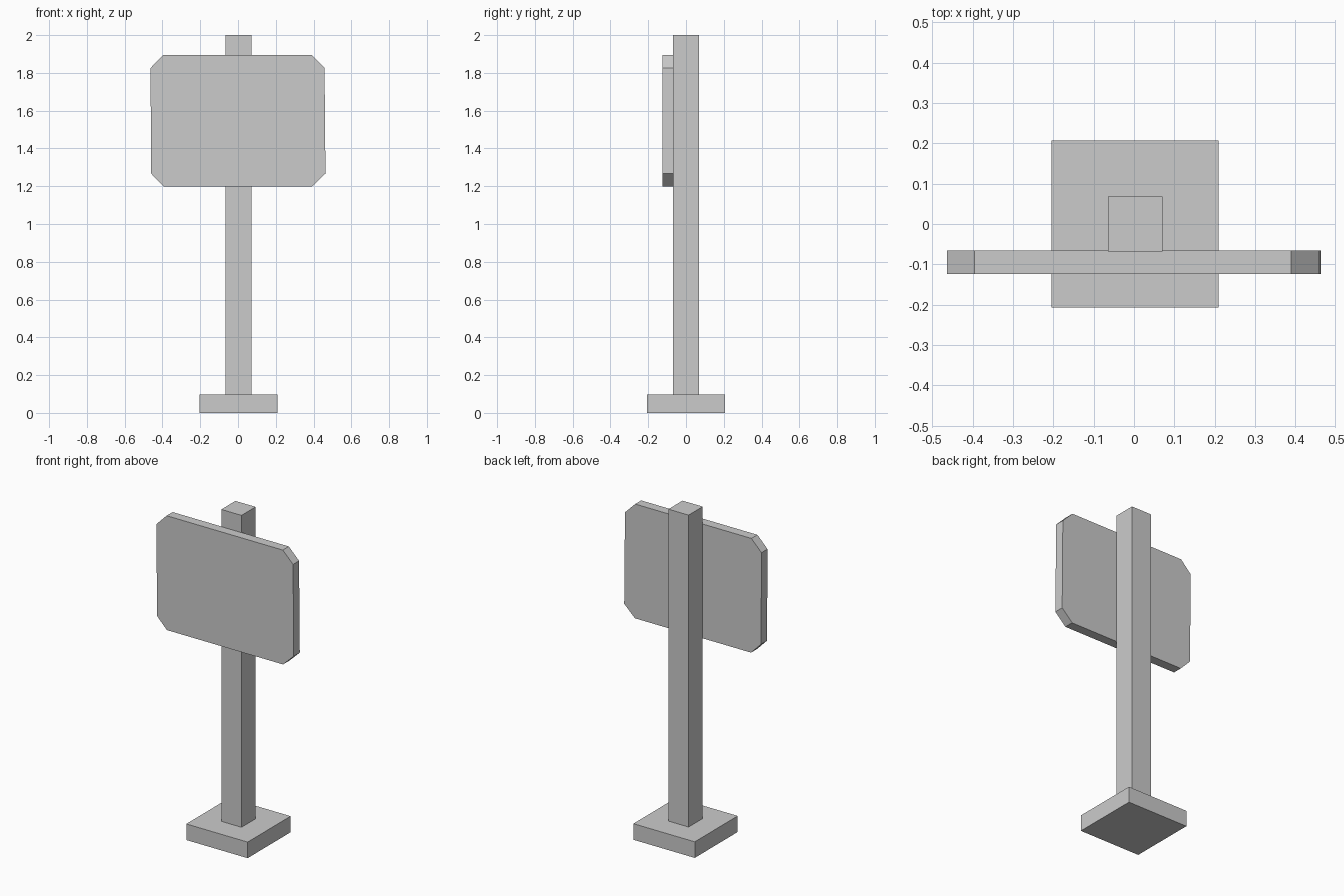
import bpy
import bmesh

if "Cube" in bpy.data.objects:
    bpy.data.objects.remove(bpy.data.objects["Cube"], do_unlink=True)

GREY = (0.6, 0.6, 0.6, 1.0)
grey = bpy.data.materials.new("plain grey")
grey.use_nodes = True
grey.diffuse_color = GREY
grey.node_tree.nodes["Principled BSDF"].inputs["Base Color"].default_value = GREY


def extrude_outline(name, outline, offset):
    """Extrude a flat outline by an offset into a closed solid."""
    bm = bmesh.new()
    face = bm.faces.new([bm.verts.new(p) for p in outline])
    result = bmesh.ops.extrude_face_region(bm, geom=[face], use_keep_orig=True)
    moved = [v for v in result["geom"] if isinstance(v, bmesh.types.BMVert)]
    bmesh.ops.translate(bm, verts=moved, vec=offset)
    bmesh.ops.recalc_face_normals(bm, faces=bm.faces)
    mesh = bpy.data.meshes.new(name)
    bm.to_mesh(mesh)
    bm.free()
    mesh.materials.append(grey)
    obj = bpy.data.objects.new(name, mesh)
    bpy.context.collection.objects.link(obj)
    return obj


def square_block(name, half, bottom, top, x=0.003):
    outline = [(x + sx * half, sy * half, bottom)
               for sx, sy in ((-1, -1), (1, -1), (1, 1), (-1, 1))]
    return extrude_outline(name, outline, (0, 0, top - bottom))


# Foot and upright
square_block("base", 0.207, 0, 0.098)
square_block("post", 0.068, 0.098, 2)

# Board with clipped corners and slightly leaning sides
board_outline = [(-0.393, 1.198), (0.391, 1.198), (0.463, 1.267), (0.458, 1.826),
                 (0.389, 1.895), (-0.395, 1.895), (-0.463, 1.826), (-0.460, 1.267)]
extrude_outline("sign_board", [(x, -0.066, z) for x, z in board_outline], (0, -0.058, 0))
